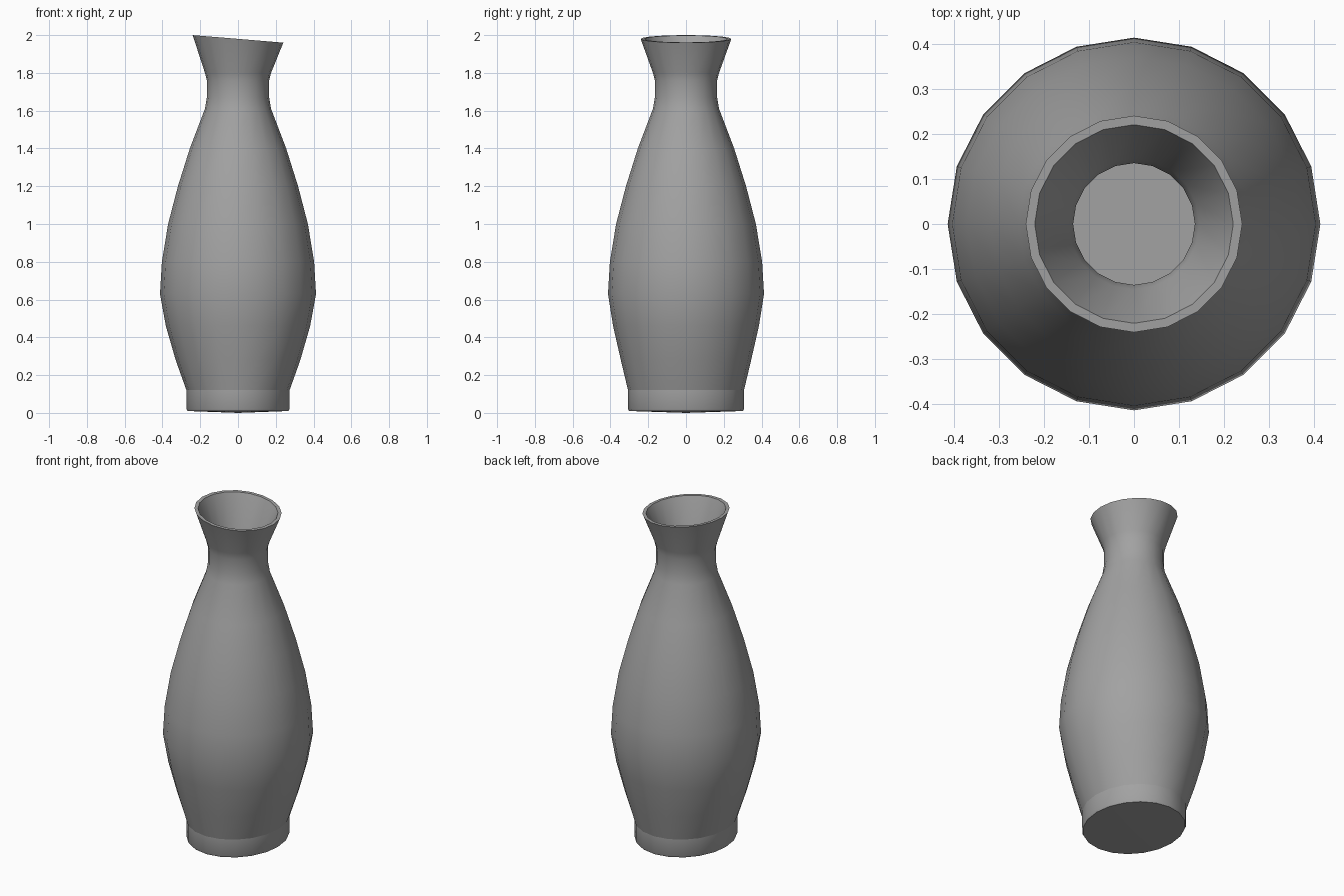
import bpy, bmesh, math

cube = bpy.data.objects.get("Cube")
if cube:
    bpy.data.objects.remove(cube, do_unlink=True)

SIDES = 20
WALL = 0.03
TILT = 0.083  # slope of the slanted lip

grey = bpy.data.materials.new("warm_grey")
grey.use_nodes = True
colour = (0.36, 0.36, 0.36, 1)
grey.diffuse_color = colour
grey.node_tree.nodes["Principled BSDF"].inputs["Base Color"].default_value = colour

# Outer profile: height, radius across x, radius across y (oval foot, round body)
outer = [
    (0.01, 0.268, 0.302), (0.02, 0.273, 0.307), (0.12, 0.273, 0.307),
    (0.28, 0.33, 0.345), (0.46, 0.382, 0.386), (0.63, 0.413, 0.413),
    (0.80, 0.403, 0.403), (1.00, 0.37, 0.37), (1.20, 0.318, 0.318),
    (1.40, 0.255, 0.255), (1.61, 0.175, 0.175), (1.67, 0.165, 0.165),
    (1.76, 0.165, 0.165), (1.80, 0.175, 0.175), (1.98, 0.24, 0.24),
]
# Inner wall follows the outer one down to a floor above the foot
inner = [(z, rx - WALL, ry - WALL) for z, rx, ry in outer[2:-1]]
inner.append((1.98, 0.22, 0.22))
profile = outer + inner[::-1]


def ring(bm, z, rx, ry):
    verts = []
    for i in range(SIDES):
        a = 2 * math.pi * i / SIDES
        x, y = rx * math.cos(a), ry * math.sin(a)
        slope = TILT * x if z > 1.9 else 0
        verts.append(bm.verts.new((x, y, z - slope)))
    return verts


def cap(bm, loop, z, flip):
    centre = bm.verts.new((0, 0, z))
    for a, b in zip(loop, loop[1:] + loop[:1]):
        bm.faces.new((b, a, centre) if flip else (a, b, centre))


def crease(bm, loop):
    for a, b in zip(loop, loop[1:] + loop[:1]):
        bm.edges.get((a, b)).smooth = False


bm = bmesh.new()
rings = [ring(bm, *p) for p in profile]
for low, high in zip(rings, rings[1:]):
    for i in range(SIDES):
        j = (i + 1) % SIDES
        bm.faces.new((low[i], low[j], high[j], high[i]))

# Shallow underside and inside floor
cap(bm, rings[0], 0.0, True)
cap(bm, rings[-1], 0.12, False)

for f in bm.faces:
    f.smooth = True
# Sharp foot, lip and floor edges
rim = len(outer) - 1
for k in (0, 2, rim, rim + 1, len(rings) - 1):
    crease(bm, rings[k])

mesh = bpy.data.meshes.new("vase")
bm.to_mesh(mesh)
bm.free()
mesh.materials.append(grey)
vase = bpy.data.objects.new("vase", mesh)
bpy.context.collection.objects.link(vase)
